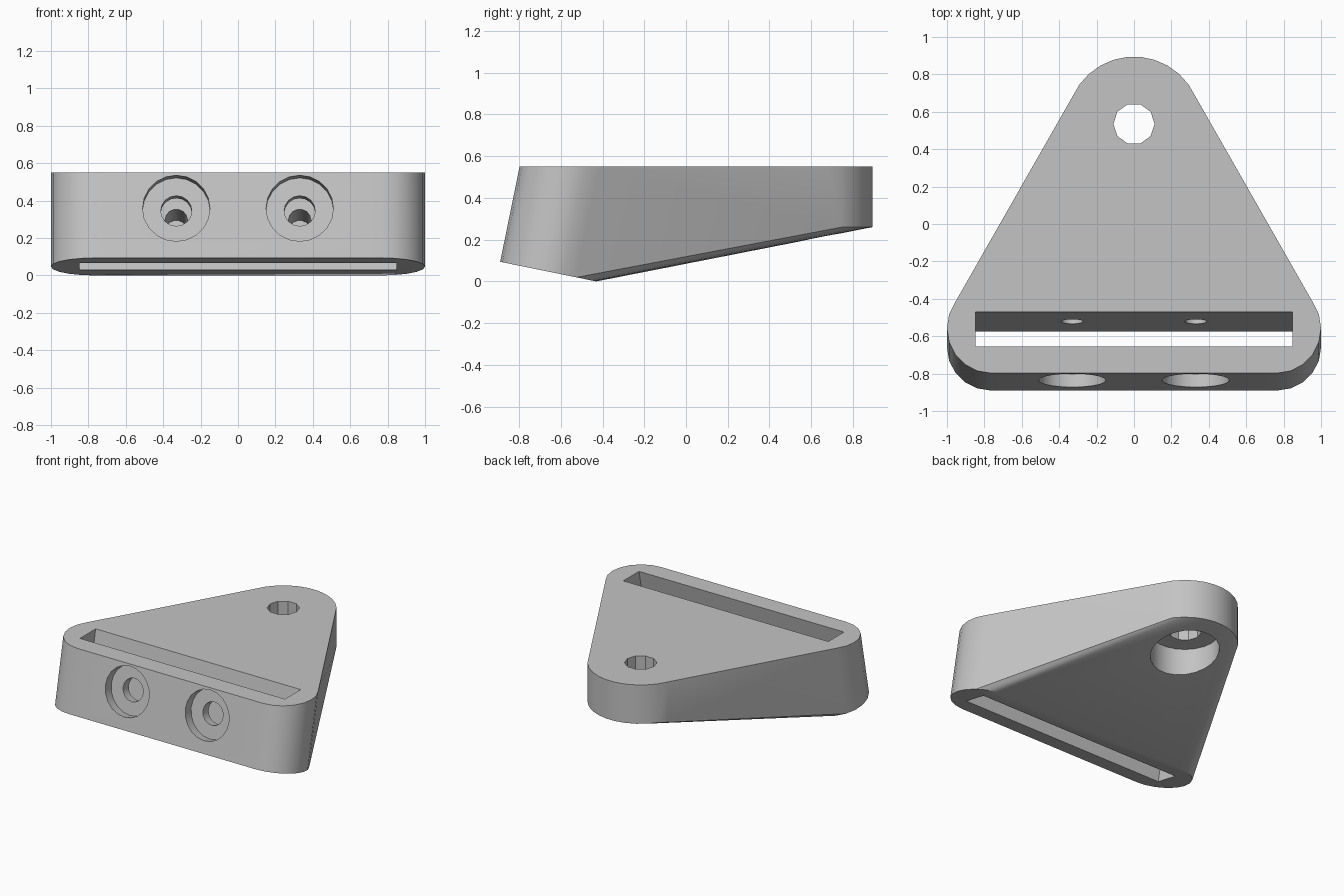
import bpy, bmesh
from math import sin, cos, pi
from mathutils import Vector

cube = bpy.data.objects.get("Cube")
if cube:
    bpy.data.objects.remove(cube, do_unlink=True)

GREY = (0.55, 0.55, 0.55, 1)
grey = bpy.data.materials.new("plain grey")
grey.use_nodes = True
grey.diffuse_color = GREY
grey.node_tree.nodes["Principled BSDF"].inputs["Base Color"].default_value = GREY

X, Y, Z = Vector((1, 0, 0)), Vector((0, 1, 0)), Vector((0, 0, 1))
TOP = 0.55
AXIS = Vector((0, 0.2, 0.98)).normalized()    # lean of the strap bar
ACROSS = X.cross(AXIS) * -1                   # inward through the strap bar
if ACROSS.y < 0:
    ACROSS.negate()


def ring(centre, radius, count, u, v):
    """Circle of points in the plane of u and v."""
    angles = [2 * pi * i / count for i in range(count)]
    return [centre + radius * (u * cos(a) + v * sin(a)) for a in angles]


def hull(name, points):
    """Convex solid around a set of points."""
    bm = bmesh.new()
    for p in points:
        bm.verts.new(p)
    bmesh.ops.convex_hull(bm, input=bm.verts[:])
    bmesh.ops.delete(bm, geom=[v for v in bm.verts if not v.link_faces], context='VERTS')
    bmesh.ops.dissolve_limit(bm, angle_limit=0.002, verts=bm.verts[:], edges=bm.edges[:])
    bmesh.ops.recalc_face_normals(bm, faces=bm.faces[:])
    mesh = bpy.data.meshes.new(name)
    bm.to_mesh(mesh)
    bm.free()
    mesh.materials.append(grey)
    obj = bpy.data.objects.new(name, mesh)
    bpy.context.collection.objects.link(obj)
    return obj


def rod(name, start, direction, near, far, radius, count, u, v):
    """Straight cylinder between two distances along a direction."""
    return hull(name, ring(start + direction * near, radius, count, u, v)
                + ring(start + direction * far, radius, count, u, v))


# Body: two leaning rounded ends joined to an upright rounded tip
points = []
for side in (-1, 1):
    base = ring(Vector((0.765 * side, -0.66, 0.047)), 0.235, 20, X, ACROSS)
    points += base + [p + AXIS * ((TOP - p.z) / AXIS.z) for p in base]
for height in (0.26, TOP):
    points += ring(Vector((0, 0.535, height)), 0.36, 30, X, Y)
body = hull("bracket_body", points)

# Strap slot following the lean of the bar
slot_mid = Vector((0, -0.5625, TOP))
cutters = [hull("slot_cutter", [slot_mid + X * sx * 0.847 + ACROSS * sy * 0.091 + AXIS * h
                                for sx in (-1, 1) for sy in (-1, 1) for h in (-0.8, 0.3)])]

# Stepped screw holes through the front wall, and blind holes behind the slot
for side in (-1, 1):
    mouth = Vector((0.33 * side, -0.84, 0.36))
    for name, near, far, radius, count in (("recess", -0.1, 0.075, 0.18, 20),
                                           ("clearance", 0.05, 0.22, 0.083, 16),
                                           ("pilot", 0.25, 0.62, 0.06, 14)):
        cutters.append(rod(name + "_cutter", mouth, ACROSS, near, far, radius, count, X, AXIS))

# Tip hole with a wide recess underneath
tip = Vector((0, 0.535, 0))
cutters.append(rod("tip_recess_cutter", tip, Z, -0.1, 0.35, 0.235, 22, X, Y))
cutters.append(rod("tip_hole_cutter", tip, Z, 0.2, 0.8, 0.11, 10, X, Y))

# Cut everything out of the body
bpy.ops.object.select_all(action='DESELECT')
bpy.context.view_layer.objects.active = body
body.select_set(True)
for cutter in cutters:
    cutter.hide_render = True
    mod = body.modifiers.new(cutter.name, 'BOOLEAN')
    mod.operation = 'DIFFERENCE'
    mod.solver = 'EXACT'
    mod.object = cutter
    bpy.ops.object.modifier_apply(modifier=mod.name)
    bpy.data.objects.remove(cutter, do_unlink=True)

bpy.ops.object.shade_smooth_by_angle(angle=pi / 6)
